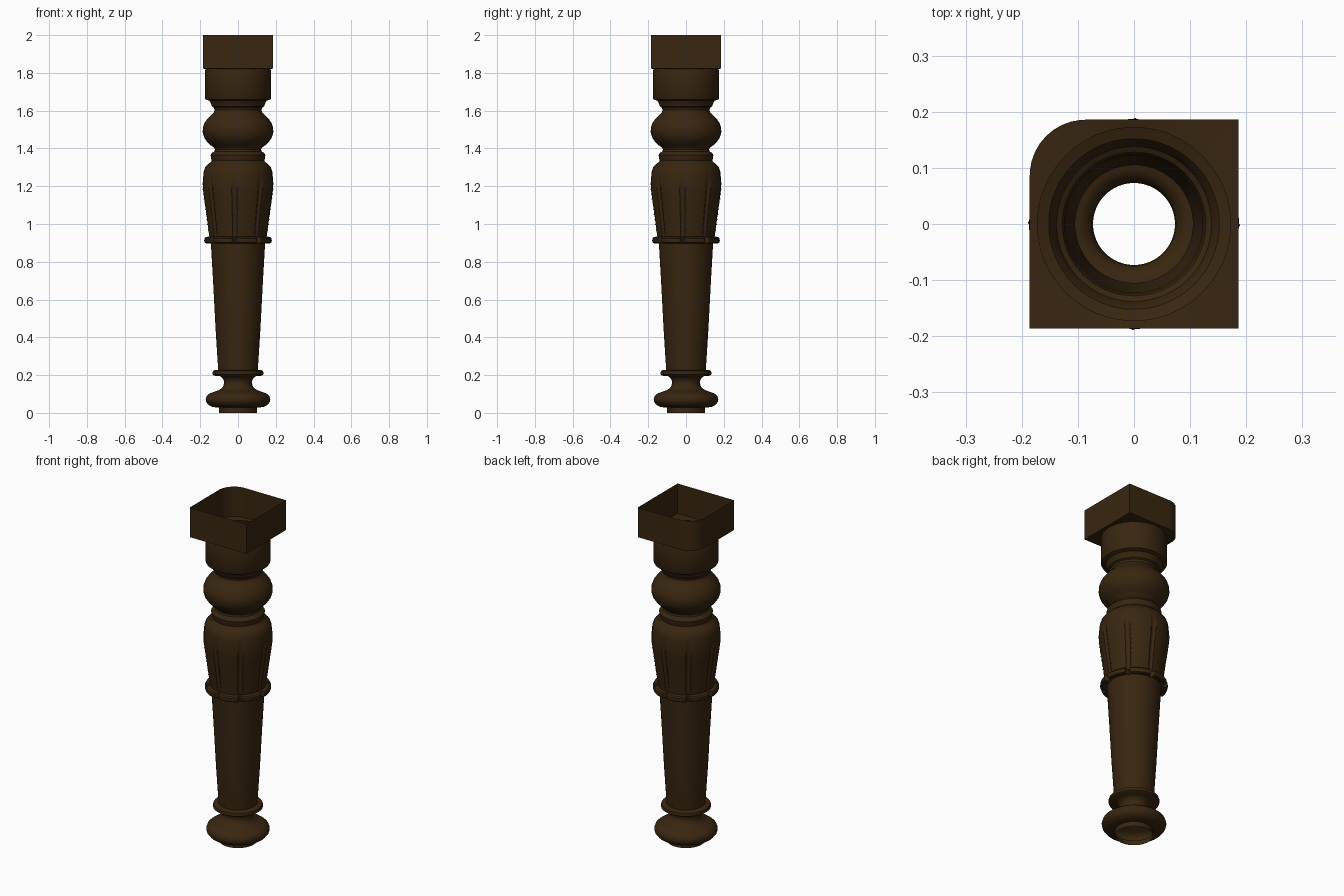
import bpy, bmesh, math

if "Cube" in bpy.data.objects:
    bpy.data.objects.remove(bpy.data.objects["Cube"])

wood = bpy.data.materials.new("dark brown wood")
wood.diffuse_color = (0.040, 0.019, 0.0055, 1)
wood.use_nodes = True
wood.node_tree.nodes["Principled BSDF"].inputs["Base Color"].default_value = wood.diffuse_color
PETALS, OFFSET = 8, math.radians(-96)   # groove layout round the carved section


def finish(bm, name, angle=35):
    bmesh.ops.recalc_face_normals(bm, faces=bm.faces)
    me = bpy.data.meshes.new(name)
    bm.to_mesh(me)
    bm.free()
    me.materials.append(wood)
    ob = bpy.data.objects.new(name, me)
    bpy.context.collection.objects.link(ob)
    bpy.ops.object.select_all(action='DESELECT')
    ob.select_set(True)
    bpy.context.view_layer.objects.active = ob
    bpy.ops.object.shade_smooth_by_angle(angle=math.radians(angle))
    return ob


def skin(bm, rings):
    rows = [[bm.verts.new(p) for p in ring] for ring in rings]
    for a, b in zip(rows, rows[1:]):
        n = len(a)
        for i in range(n):
            bm.faces.new((a[i], a[(i + 1) % n], b[(i + 1) % n], b[i]))


def groove(t):
    """1 in the middle of a groove between petals, 0 on the petals."""
    step = 2 * math.pi / PETALS
    d = abs((t - OFFSET + step / 2) % step - step / 2)
    return max(0, 1 - (d / math.radians(4.5)) ** 2)


def lathe(name, profile, n=80):
    """Profile points are (radius, z) or (radius, z, groove depth)."""
    bm = bmesh.new()
    rings = []
    for r, z, *g in profile:
        ring = []
        for i in range(n):
            t = 2 * math.pi * i / n
            q = r - (g[0] * groove(t) if g else 0)
            ring.append((q * math.cos(t), q * math.sin(t), z))
        rings.append(ring)
    skin(bm, rings)
    return finish(bm, name)


# turned foot, neck and ankle ring
lathe("turned_foot", [
    (.101, 0), (.101, .028), (.135, .031), (.155, .041), (.168, .057), (.171, .072),
    (.165, .09), (.15, .103), (.122, .113), (.098, .122), (.081, .136), (.073, .155),
    (.075, .172), (.085, .188), (.098, .195), (.126, .197), (.134, .203),
    (.135, .212), (.132, .221), (.124, .226), (.105, .228)])

# tapered shaft
lathe("tapered_shaft", [(.105, .228), (.119, .45), (.131, .68), (.144, .905)])

# carved petal section with split collar
lathe("carved_petals", [
    (.144, .905), (.168, .898, .022), (.176, .902, .026), (.179, .912, .028),
    (.178, .924, .028), (.172, .931, .022), (.152, .934, .005), (.158, .98, .007),
    (.170, 1.07, .008), (.180, 1.14, .008), (.186, 1.19, .008), (.187, 1.215, .006),
    (.184, 1.25, .002), (.181, 1.28), (.174, 1.3), (.160, 1.316), (.148, 1.325)], 240)

# ball and neck mouldings
lathe("turned_ball", [
    (.148, 1.325), (.139, 1.335), (.143, 1.35), (.145, 1.365), (.138, 1.377),
    (.125, 1.384), (.122, 1.395), (.127, 1.405), (.146, 1.418), (.166, 1.438),
    (.180, 1.46), (.187, 1.485), (.186, 1.51), (.177, 1.536), (.160, 1.56),
    (.142, 1.578), (.129, 1.59), (.124, 1.603), (.128, 1.616), (.138, 1.622),
    (.142, 1.634), (.147, 1.645), (.152, 1.653)])

# round collar below the block
lathe("round_collar", [(.152, 1.653), (.172, 1.66), (.175, 1.665), (.175, 1.81), (.172, 1.82)])


# open square block, one rounded corner at the back left
def block_point(t, z, h=.186, rad=.1):
    c, s = math.cos(t), math.sin(t)
    d = h / max(abs(c), abs(s))
    k = h - rad
    if d * c < -k and d * s > k:
        b = -c * k + s * k
        d = b + math.sqrt(b * b - 2 * k * k + rad * rad)
    return (d * c, d * s, z)


bm = bmesh.new()
angles = [2 * math.pi * i / 80 for i in range(80)]
skin(bm, [[(.172 * math.cos(t), .172 * math.sin(t), 1.82) for t in angles],
          [block_point(t, 1.823) for t in angles],
          [block_point(t, 2.0) for t in angles]])
finish(bm, "top_block")

# small beads punched along the petal edges
bm = bmesh.new()
for p in range(PETALS):
    t = OFFSET + 2 * math.pi * (p + .12) / PETALS
    for k in range(9):
        z = .97 + k * .027
        r = .157 + (z - .97) * .133
        ret = bmesh.ops.create_icosphere(bm, subdivisions=1, radius=.0035)
        bmesh.ops.translate(bm, verts=ret["verts"], vec=(r * math.cos(t), r * math.sin(t), z))
finish(bm, "petal_beads", 60)
